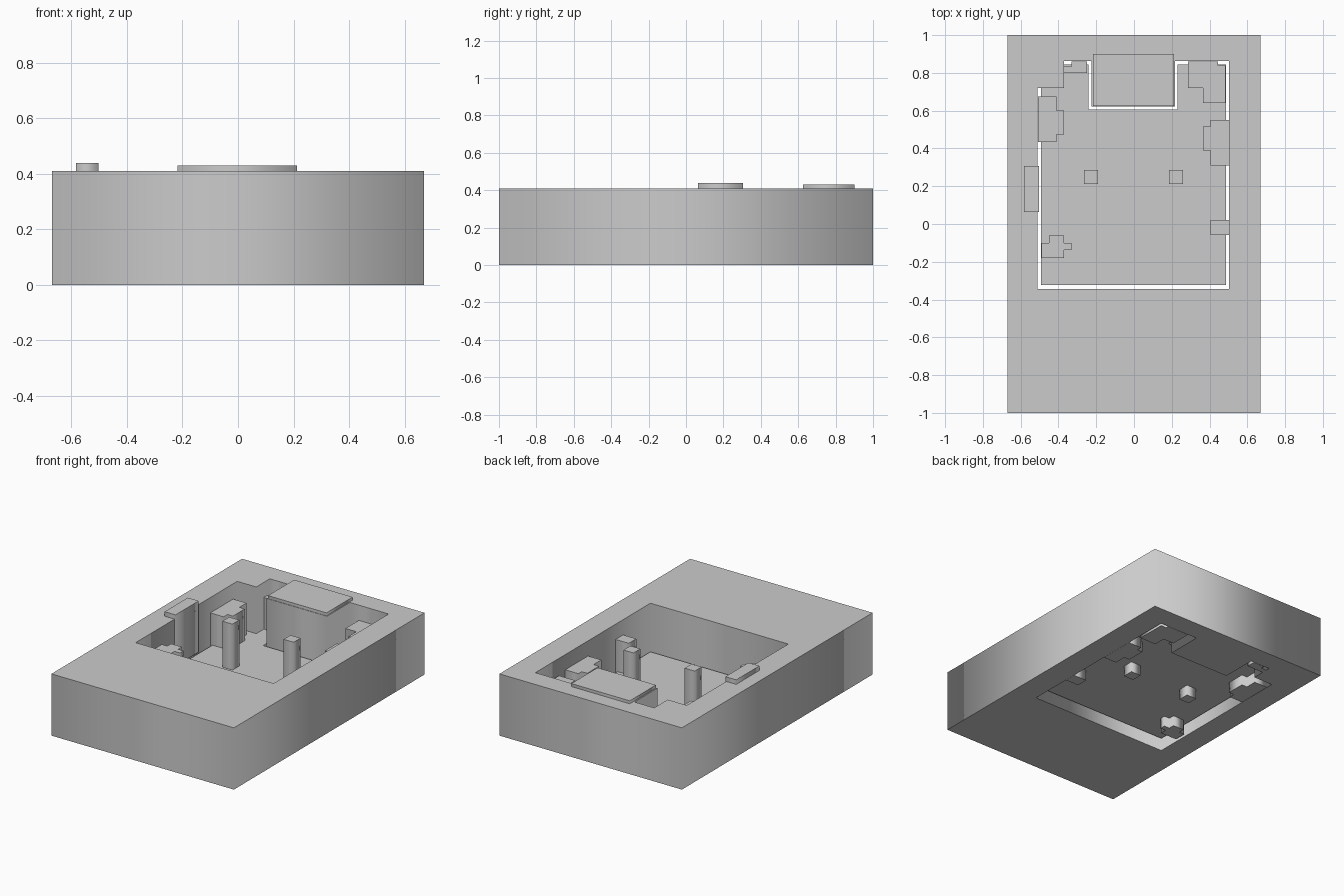
import bpy

if "Cube" in bpy.data.objects:
    bpy.data.objects.remove(bpy.data.objects["Cube"])


def prism(name, loops, z0, z1):
    """Extrude flat outlines from z0 to z1; a second loop becomes a hole."""
    cu = bpy.data.curves.new(name, 'CURVE')
    cu.dimensions = '2D'
    cu.fill_mode = 'BOTH'
    cu.extrude = (z1 - z0) / 2
    for pts in loops:
        sp = cu.splines.new('POLY')
        sp.points.add(len(pts) - 1)
        for p, (x, y) in zip(sp.points, pts):
            p.co = (x, y, 0, 1)
        sp.use_cyclic_u = True
    ob = bpy.data.objects.new(name, cu)
    ob.location.z = (z0 + z1) / 2
    bpy.context.collection.objects.link(ob)
    bpy.ops.object.select_all(action='DESELECT')
    ob.select_set(True)
    bpy.context.view_layer.objects.active = ob
    bpy.ops.object.convert(target='MESH')
    return bpy.context.object


def rect(x0, x1, y0, y1):
    return [(x0, y0), (x1, y0), (x1, y1), (x0, y1)]


# outer frame with the open pocket
pocket = [(-.51, -.345), (.503, -.345), (.503, .862), (.218, .862), (.218, .622),
          (-.225, .622), (-.225, .862), (-.37, .862), (-.37, .72), (-.51, .72)]
prism("frame", [rect(-.67, .67, -1, 1), pocket], 0, .41)

# floor board, raised from the base with a narrow gap around it
floor = [(-.492, -.323), (.487, -.323), (.487, .845), (.23, .845), (.23, .605),
         (-.24, .605), (-.24, .845), (-.37, .845), (-.37, .72), (-.492, .72)]
prism("floor_board", [floor], .07, .10)

# raised plates on the rim
prism("back_plate", [rect(-.217, .212, .625, .9)], .41, .43)
prism("side_plate", [rect(-.583, -.503, .063, .306)], .10, .44)

# two tall support posts
for side, x in (("left", -.227), ("right", .223)):
    prism(side + "_post", [rect(x - .037, x + .037, .213, .285)], 0, .405)

# side supports with an inner tab
prism("left_support", [[(-.508, .435), (-.41, .435), (-.41, .475), (-.37, .475),
                        (-.37, .60), (-.41, .60), (-.41, .675), (-.508, .675)]], 0, .31)
prism("right_support", [[(.502, .31), (.502, .55), (.405, .55), (.405, .515),
                         (.365, .515), (.365, .39), (.405, .39), (.405, .31)]], 0, .31)

# stepped corner supports and small rests
prism("back_right_support", [[(.285, .72), (.365, .72), (.365, .64), (.485, .64),
                              (.485, .84), (.445, .84), (.445, .86), (.285, .86)]], 0, .31)
prism("back_left_support", [[(-.37, .80), (-.248, .80), (-.248, .86), (-.33, .86),
                             (-.33, .835), (-.37, .835)]], 0, .31)
prism("front_left_support", [[(-.49, -.18), (-.37, -.18), (-.37, -.137), (-.33, -.137),
                              (-.33, -.10), (-.37, -.10), (-.37, -.06), (-.45, -.06),
                              (-.45, -.10), (-.49, -.10)]], 0, .31)
prism("front_right_support", [rect(.405, .502, -.057, .022)], 0, .31)
